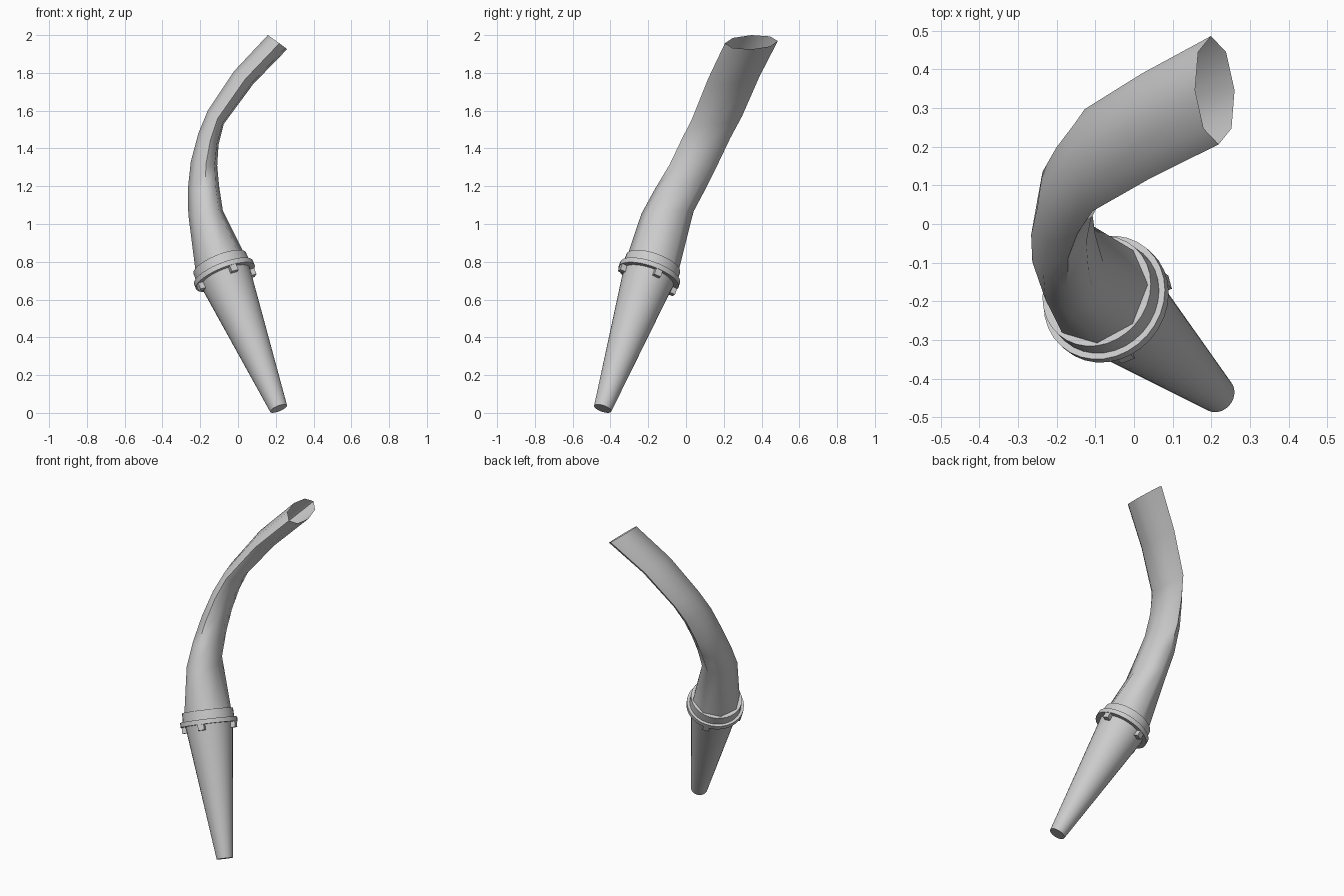
import bpy, bmesh, math
from mathutils import Vector, Matrix

if "Cube" in bpy.data.objects:
    bpy.data.objects.remove(bpy.data.objects["Cube"])

TIP = Vector((0.215, -0.441, 0.023))
JOINT = Vector((-0.077, -0.19, 0.744))
AXIS = (JOINT - TIP).normalized()
L = (JOINT - TIP).length
EX = (Vector((1, 0, 0)) - AXIS.x * AXIS).normalized()
EY = AXIS.cross(EX)
FRAME = Matrix.Translation(TIP) @ Matrix((EX, EY, AXIS)).transposed().to_4x4()


def finish(name, bm, angle=35, world=None):
    me = bpy.data.meshes.new(name)
    bm.to_mesh(me)
    bm.free()
    ob = bpy.data.objects.new(name, me)
    bpy.context.collection.objects.link(ob)
    if world:
        ob.matrix_world = world
    bpy.ops.object.select_all(action='DESELECT')
    ob.select_set(True)
    bpy.context.view_layer.objects.active = ob
    bpy.ops.object.shade_smooth_by_angle(angle=math.radians(angle))
    return ob


def loft(name, rings, caps, angle=35, world=None):
    bm = bmesh.new()
    loops = [[bm.verts.new(p) for p in ring] for ring in rings]
    n = len(loops[0])
    for a, b in zip(loops, loops[1:]):
        for i in range(n):
            j = (i + 1) % n
            bm.faces.new((a[i], a[j], b[j], b[i]))
    if caps:
        bm.faces.new(loops[0][::-1])
        bm.faces.new(loops[-1])
    return finish(name, bm, angle, world)


def ellipse(c, u, v, n):
    return [c + u * math.cos(2 * math.pi * i / n) + v * math.sin(2 * math.pi * i / n)
            for i in range(n)]


def lathe(name, profile, n=32):
    rings = [ellipse(Vector((0, 0, s)), Vector((r, 0, 0)), Vector((0, r, 0)), n)
             for r, s in profile]
    return loft(name, rings, True, 35, FRAME)


# Tapered handle and stepped collar
lathe("handle_cone", [(0.048, 0), (0.14, L - 0.02)])
lathe("collar_flange", [(0.168, L - 0.028), (0.168, L)])
lathe("collar_band", [(0.152, L - 0.01), (0.150, L + 0.055)])

# Four locking tabs under the flange
bm = bmesh.new()
for k in range(4):
    m = (Matrix.Rotation(math.radians(15 + 90 * k), 4, 'Z')
         @ Matrix.Translation((0.147, 0, L - 0.043))
         @ Matrix.Diagonal((0.034, 0.038, 0.04, 1)))
    bmesh.ops.create_cube(bm, size=1, matrix=m)
finish("collar_tabs", bm, 35, FRAME)

# Curved octagonal hose: left edge (x, z), right edge (x, z), centre y, half depth
sections = [
    (-0.263, 1.05, -0.080, 1.07, -0.098, 0.138),
    (-0.266, 1.18, -0.100, 1.20, -0.028, 0.137),
    (-0.250, 1.33, -0.110, 1.31, 0.043, 0.130),
    (-0.210, 1.48, -0.103, 1.42, 0.105, 0.130),
    (-0.160, 1.60, -0.075, 1.53, 0.165, 0.132),
    (-0.020, 1.81, 0.080, 1.74, 0.253, 0.136),
    (0.158, 2.00, 0.260, 1.925, 0.346, 0.140),
]
base = JOINT + AXIS * 0.03
rings = [ellipse(base, EX * 0.143, EY * 0.143, 8)]
for xl, zl, xr, zr, y, d in sections:
    c = Vector(((xl + xr) / 2, y, (zl + zr) / 2))
    v = Vector(((xr - xl) / 2, 0, (zr - zl) / 2))
    rings.append(ellipse(c, v, Vector((-0.01, d, 0.006)), 8))
loft("hose", rings, False, 60)
